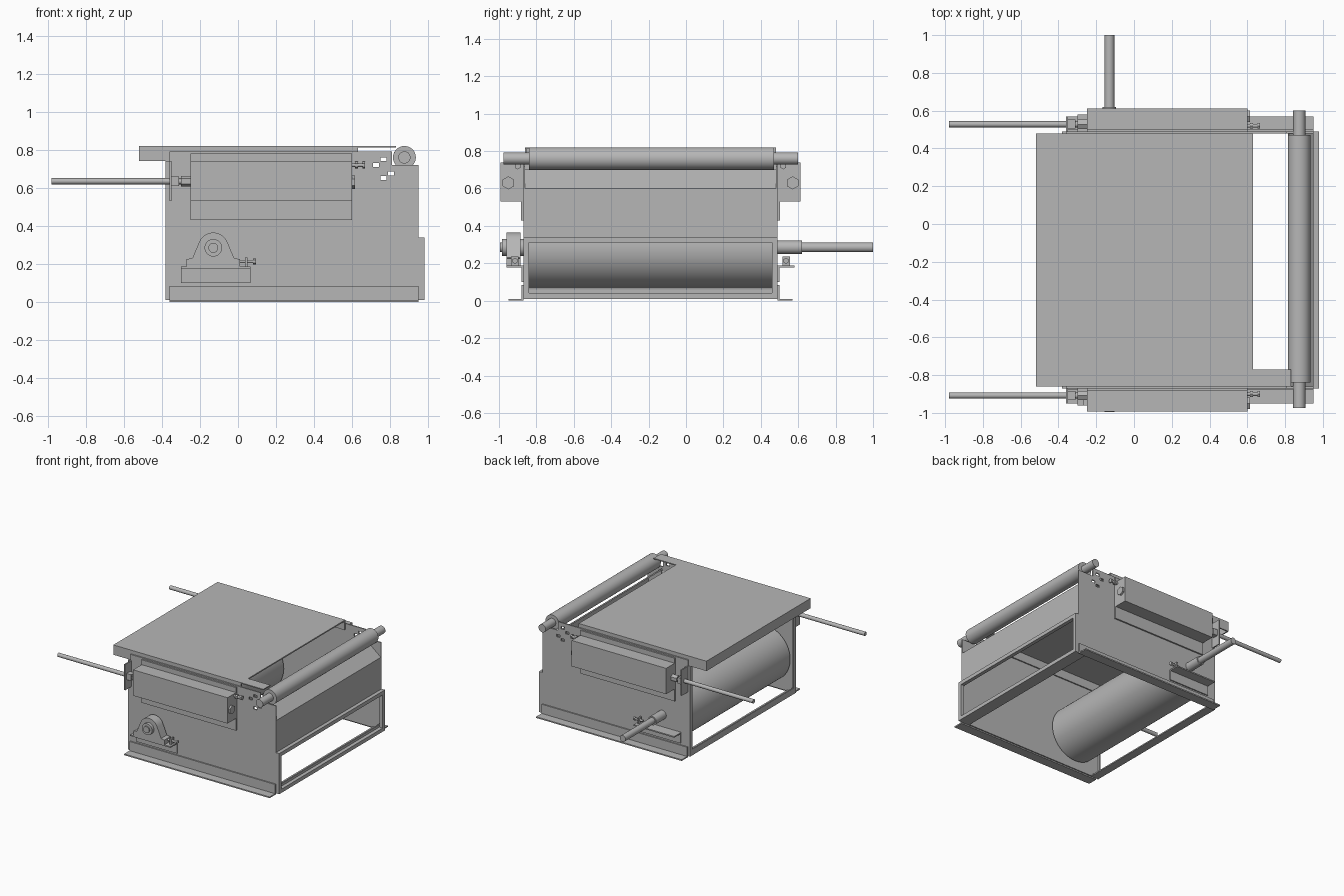
import bpy, bmesh, math
from mathutils import Matrix, Vector

cube = bpy.data.objects.get("Cube")
if cube:
    bpy.data.objects.remove(cube, do_unlink=True)

grey = bpy.data.materials.new("machine grey")
grey.use_nodes = True
grey.diffuse_color = (0.47, 0.47, 0.47, 1)
grey.node_tree.nodes["Principled BSDF"].inputs["Base Color"].default_value = (0.47, 0.47, 0.47, 1)


def finish(name, bm, smooth=False):
    bmesh.ops.recalc_face_normals(bm, faces=bm.faces)
    mesh = bpy.data.meshes.new(name)
    bm.to_mesh(mesh)
    bm.free()
    mesh.materials.append(grey)
    obj = bpy.data.objects.new(name, mesh)
    bpy.context.collection.objects.link(obj)
    if smooth:
        bpy.ops.object.select_all(action="DESELECT")
        obj.select_set(True)
        bpy.context.view_layer.objects.active = obj
        bpy.ops.object.shade_smooth_by_angle(angle=math.radians(35))
    return obj


def box(name, x, y, z):
    """Box from (low, high) pairs."""
    bm = bmesh.new()
    size = [abs(p[1] - p[0]) for p in (x, y, z)]
    mid = [(p[0] + p[1]) / 2 for p in (x, y, z)]
    bmesh.ops.create_cube(bm, size=1, matrix=Matrix.Translation(mid) @ Matrix.Diagonal((*size, 1)))
    return finish(name, bm)


def rod(name, start, end, radius, sides=48):
    a, b = Vector(start), Vector(end)
    turn = (b - a).to_track_quat("Z", "Y").to_matrix().to_4x4()
    bm = bmesh.new()
    bmesh.ops.create_cone(bm, cap_ends=True, segments=sides, radius1=radius, radius2=radius,
                          depth=(b - a).length, matrix=Matrix.Translation((a + b) / 2) @ turn)
    return finish(name, bm, sides > 8)


def prism(name, outline, y0, y1, smooth=False):
    """Extrude an x-z outline along y."""
    bm = bmesh.new()
    face = bm.faces.new([bm.verts.new((x, y0, z)) for x, z in outline])
    made = bmesh.ops.extrude_face_region(bm, geom=[face])["geom"]
    moved = [v for v in made if isinstance(v, bmesh.types.BMVert)]
    bmesh.ops.translate(bm, verts=moved, vec=(0, y1 - y0, 0))
    return finish(name, bm, smooth)


def cut(target, cutters):
    for c in cutters:
        c.hide_render = True
        mod = target.modifiers.new("slot", "BOOLEAN")
        mod.operation, mod.solver, mod.object = "DIFFERENCE", "EXACT", c
        bpy.context.view_layer.objects.active = target
        bpy.ops.object.modifier_apply(modifier=mod.name)
        bpy.data.objects.remove(c, do_unlink=True)


FRONT, BACK = -0.87, 0.49
wall_outline = [(-0.38, 0.01), (0.95, 0.01), (0.95, 0.72), (0.81, 0.72),
                (0.81, 0.79), (-0.36, 0.79), (-0.36, 0.74), (-0.38, 0.74)]
slots = [(0.725, 0.72), (0.765, 0.75), (0.805, 0.675), (0.765, 0.652)]

# Everything on the two long sides is built from the wall face outwards
for side, face, out in (("front", FRONT, -1), ("back", BACK, 1)):
    def span(a, b):
        return tuple(sorted((face + out * a, face + out * b)))

    wall = prism(side + "_wall", wall_outline, *span(-0.01, 0))
    cut(wall, [box("slot_cutter", (x - 0.016, x + 0.016), span(-0.05, 0.05), (z - 0.01, z + 0.01))
               for x, z in slots])
    box(side + "_wall_end_flange", (-0.38, -0.37), span(-0.03, 0), (0.01, 0.74))

    # Base angle
    box(side + "_base_angle", (-0.36, 0.95), span(0, 0.01), (0, 0.085))
    box(side + "_foot", (-0.36, 0.95), span(0, 0.08), (0, 0.01))

    # Tensioner housing with its backing plate
    box(side + "_housing_plate", (-0.25, 0.60), span(0, 0.012), (0.43, 0.78))
    box(side + "_housing", (-0.25, 0.60), span(0, 0.122), (0.53, 0.74))
    yb = face + out * 0.03
    rod(side + "_housing_bolt", (0.60, yb, 0.72), (0.665, yb, 0.72), 0.01, 16)
    rod(side + "_housing_bolt_nut", (0.615, yb, 0.72), (0.63, yb, 0.72), 0.018, 6)
    rod(side + "_housing_bolt_head", (0.655, yb, 0.72), (0.668, yb, 0.72), 0.018, 6)
    ye = face + out * 0.08
    rod(side + "_housing_end_nut", (0.60, ye, 0.63), (0.615, ye, 0.63), 0.035, 6)

    # Threaded rod, its bracket and nuts
    yr = face + out * 0.038
    rod(side + "_tension_rod", (-0.98, yr, 0.635), (-0.24, yr, 0.635), 0.016, 24)
    box(side + "_rod_bracket", (-0.36, -0.35), span(0, 0.08), (0.53, 0.74))
    box(side + "_rod_block", (-0.35, -0.31), span(0.015, 0.062), (0.61, 0.66))
    rod(side + "_rod_nut", (-0.30, yr, 0.635), (-0.25, yr, 0.635), 0.028, 6)

    # Bearing shelf and adjusting bolt
    box(side + "_shelf_plate", (-0.30, 0.065), span(0, 0.01), (0.10, 0.185))
    box(side + "_shelf", (-0.30, 0.065), span(0, 0.09), (0.177, 0.187))
    yb = face + out * 0.045
    rod(side + "_adjusting_bolt", (0.01, yb, 0.213), (0.09, yb, 0.213), 0.009, 16)
    box(side + "_bolt_lug", (0.038, 0.05), span(0.025, 0.065), (0.187, 0.235))
    rod(side + "_adjusting_bolt_head", (0.08, yb, 0.213), (0.095, yb, 0.213), 0.016, 6)

# Pillow block bearing on the front shelf
cx, cz = -0.13, 0.285
arc = [(cx + 0.08 * math.cos(math.radians(a)), cz + 0.08 * math.sin(math.radians(a)))
       for a in range(20, 161, 10)]
prism("bearing_housing", [(-0.27, 0.187), (0.01, 0.187), (0.01, 0.225), (-0.02, 0.23)] + arc
      + [(-0.24, 0.23), (-0.27, 0.225)], -0.96, -0.885, True)
rod("bearing_collar", (cx, -0.985, cz), (cx, -0.87, cz), 0.046)

# Main drum and drive shaft
rod("drum", (cx, -0.84, cz), (cx, 0.46, cz), 0.22, 96)
rod("drive_shaft", (cx, -0.995, cz), (cx, 1.0, cz), 0.026)
rod("drive_shaft_collar", (cx, 0.46, cz), (cx, 0.62, cz), 0.036)

# Top cover: thin sheet with folded skirts and a side strip
box("cover_sheet", (-0.52, 0.63), (-0.86, 0.48), (0.81, 0.82))
box("cover_end_skirt", (-0.52, -0.51), (-0.86, 0.48), (0.74, 0.82))
for name, y in (("front", (-0.86, -0.85)), ("back", (0.47, 0.48))):
    box("cover_%s_skirt" % name, (-0.52, 0.63), y, (0.74, 0.82))
box("cover_strip", (0.62, 0.83), (-0.86, -0.77), (0.812, 0.82))

# Guide roller at the open end
rod("guide_roller", (0.875, -0.84, 0.76), (0.875, 0.47, 0.76), 0.06, 64)
rod("guide_roller_shaft", (0.875, -0.975, 0.76), (0.875, 0.60, 0.76), 0.032)

# End panel with its sloped upper lip
box("end_panel", (0.94, 0.95), (FRONT, BACK), (0.33, 0.60))
prism("end_panel_lip", [(0.95, 0.60), (0.82, 0.705), (0.815, 0.695), (0.94, 0.595)], FRONT, BACK)

# End frame around the lower opening
box("end_frame_top", (0.95, 0.98), (FRONT, BACK), (0.31, 0.34))
box("end_frame_bottom", (0.95, 0.98), (FRONT, BACK), (0.01, 0.04))
for name, y in (("front", (FRONT, -0.84)), ("back", (0.46, BACK))):
    box("end_frame_%s_post" % name, (0.95, 0.98), y, (0.01, 0.34))

# Cross angles tying the base together
for name, xs, xu in (("inlet", (-0.38, -0.31), (-0.38, -0.37)), ("outlet", (0.88, 0.95), (0.94, 0.95))):
    box(name + "_cross_flange", xs, (FRONT, BACK), (0.01, 0.02))
    box(name + "_cross_upright", xu, (FRONT, BACK), (0.01, 0.06))
